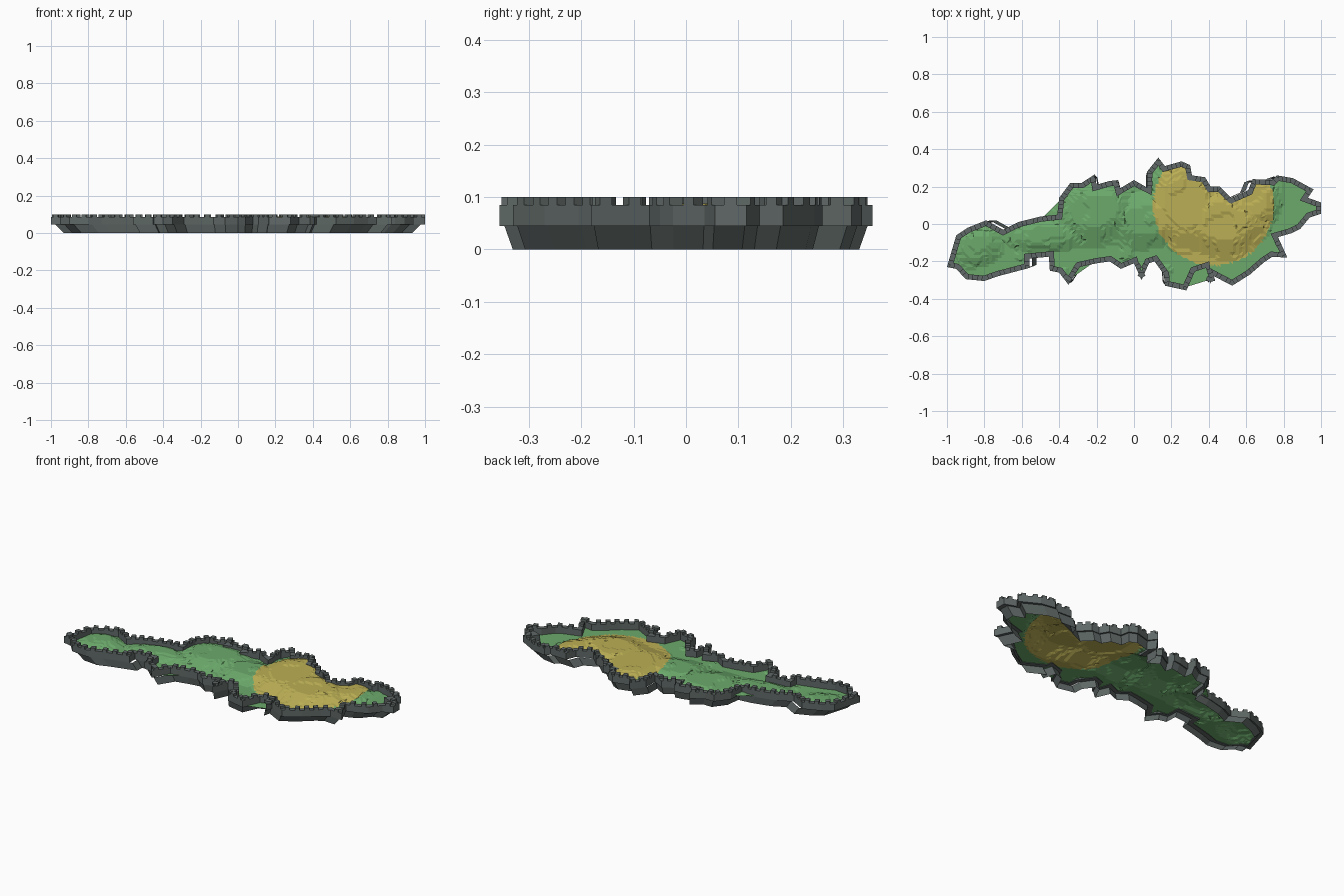
import bpy, bmesh, math
from mathutils import Vector

if "Cube" in bpy.data.objects:
    bpy.data.objects.remove(bpy.data.objects["Cube"])

# Coastline, clockwise from the west tip, in hundredths of a unit
COAST = [
    (-100, -23), (-95, -6), (-89, -2), (-79, 2), (-70, -3), (-62, 1), (-50, 4), (-41, 5),
    (-40, 14), (-34, 22), (-28, 22), (-21, 26.5), (-20, 21), (-13, 23), (-8.5, 23.5),
    (-7.5, 19), (0, 23.5), (7, 19.5), (7, 28), (13, 35.5), (16.5, 31), (25.5, 33.5),
    (30, 31.5), (31, 26), (38, 25), (41, 20), (46, 20), (52, 14), (61, 18), (63.5, 24),
    (74, 23.5), (76.5, 26), (85, 24.5), (96, 18.5), (93, 14), (100, 11.5), (100, 5.5),
    (94, 3.5), (89, -2.5), (84, -5), (77, -7), (82, -18), (74, -17.5), (69.5, -20.5),
    (62, -27), (52.5, -33), (42, -27.5), (41, -32), (38.5, -23.5), (32.5, -25.5),
    (28, -35.5), (16.5, -33), (16, -27), (11, -20), (8, -21), (4, -30), (0, -21),
    (-7, -24), (-13, -20), (-20, -21), (-29, -23), (-35, -32.5), (-40, -26), (-45, -25),
    (-45.5, -17.5), (-56, -18.5), (-56, -23.5), (-73, -28), (-80, -30.5), (-90, -29.5),
    (-95, -24)]
coast = [Vector(p) / 100 for p in COAST][::-1]   # counter-clockwise
N = len(coast)
WALL_W, Z_BASE, Z_WALL, Z_TOP = 0.028, 0.045, 0.085, 0.1


def material(name, colour):
    m = bpy.data.materials.new(name)
    m.diffuse_color = (*colour, 1)
    m.use_nodes = True
    m.node_tree.nodes["Principled BSDF"].inputs["Base Color"].default_value = m.diffuse_color
    return m


STONE = material("grey stone", (0.115, 0.14, 0.135))
GRASS = material("grass green", (0.15, 0.40, 0.15))
SAND = material("sand yellow", (0.50, 0.43, 0.09))


def finish(bm, name, mats, recalc=True):
    if recalc:
        bmesh.ops.recalc_face_normals(bm, faces=bm.faces)
    me = bpy.data.meshes.new(name)
    bm.to_mesh(me)
    bm.free()
    for m in mats:
        me.materials.append(m)
    ob = bpy.data.objects.new(name, me)
    bpy.context.collection.objects.link(ob)


def left_of(a, b):
    d = (b - a).normalized()
    return Vector((-d.y, d.x))


def inset(dist):
    """Coastline moved inward with limited mitres."""
    out = []
    for i, p in enumerate(coast):
        n1, n2 = left_of(coast[i - 1], p), left_of(p, coast[(i + 1) % N])
        m = (n1 + n2).normalized()
        out.append(p + m * dist / max(0.6, m.dot(n1)))
    return out


def rings(bm, loops, closed=False):
    """Join successive (points, z) loops with quads."""
    vs = [[bm.verts.new((p.x, p.y, z)) for p in pts] for pts, z in loops]
    pairs = list(zip(vs, vs[1:])) + ([(vs[-1], vs[0])] if closed else [])
    for a, b in pairs:
        for i in range(N):
            j = (i + 1) % N
            bm.faces.new((a[i], a[j], b[j], b[i]))


# Curtain wall
inner = inset(WALL_W)
bm = bmesh.new()
rings(bm, [(coast, Z_BASE), (coast, Z_WALL), (inner, Z_WALL), (inner, Z_BASE)], True)
finish(bm, "curtain_wall", [STONE])

# Tapering cliff skirt, open underneath
bm = bmesh.new()
rings(bm, [([p * 0.93 for p in coast], 0), ([p * 0.975 for p in coast], Z_BASE)])
finish(bm, "cliff_skirt", [STONE], recalc=False)

# Battlements spaced along every wall run
bm = bmesh.new()
for i, a in enumerate(coast):
    b = coast[(i + 1) % N]
    length, n = (b - a).length, left_of(a, b)
    d = (b - a).normalized()
    count = max(1, round(length / 0.055))
    for k in range(count):
        mid = a + d * length * (k + 0.5) / count
        corners = [mid + d * s * 0.0125 + n * t
                   for s, t in ((-1, 0), (1, 0), (1, WALL_W), (-1, WALL_W))]
        lo = [bm.verts.new((c.x, c.y, Z_WALL)) for c in corners]
        hi = [bm.verts.new((c.x, c.y, Z_TOP)) for c in corners]
        bm.faces.new(hi)
        for q in range(4):
            r = (q + 1) % 4
            bm.faces.new((lo[q], lo[r], hi[r], hi[q]))
finish(bm, "battlements", [STONE], recalc=False)

# Terrain: stepped hills (centre x, y, radii, rise)
HILLS = [(-0.84, -0.12, 0.16, 0.13, 0.022), (-0.48, -0.06, 0.26, 0.11, 0.024),
         (-0.2, 0.07, 0.28, 0.21, 0.034), (0.06, 0.02, 0.26, 0.18, 0.03),
         (0.27, 0.13, 0.24, 0.32, 0.036), (0.48, 0.02, 0.29, 0.22, 0.038),
         (0.66, 0.12, 0.16, 0.16, 0.028)]


def height(x, y):
    h = 0.0
    for cx, cy, rx, ry, rise in HILLS:
        r = math.hypot((x - cx) / rx, (y - cy) / ry)
        t = min(1, max(0, (1 - r) / 0.65))
        h = max(h, rise * t * t * (3 - 2 * t))
    h += 0.003 * math.sin(17 * x + 5 * y) * math.cos(21 * y - 6 * x)
    return 0.048 + max(0, round(h / 0.005) * 0.005)


bm = bmesh.new()
bm.faces.new([bm.verts.new((p.x, p.y, 0)) for p in inset(WALL_W / 2)])
bmesh.ops.triangulate(bm, faces=bm.faces)
STEP = 0.0165
for axis, extent in ((0, 1.0), (1, 0.36)):
    for k in range(-int(extent / STEP), int(extent / STEP) + 1):
        co, no = [0, 0, 0], [0, 0, 0]
        co[axis], no[axis] = k * STEP, 1
        bmesh.ops.bisect_plane(bm, geom=bm.verts[:] + bm.edges[:] + bm.faces[:],
                               dist=1e-5, plane_co=co, plane_no=no)
bmesh.ops.triangulate(bm, faces=bm.faces)
for v in bm.verts:
    v.co.z = height(v.co.x, v.co.y)
# Sandy round patch in the east
for f in bm.faces:
    c = f.calc_center_median()
    f.material_index = int(math.hypot(c.x - 0.425, c.y - 0.1) < 0.322)
    f.normal_update()
    if f.normal.z < 0:
        f.normal_flip()
finish(bm, "terrain", [GRASS, SAND], recalc=False)
